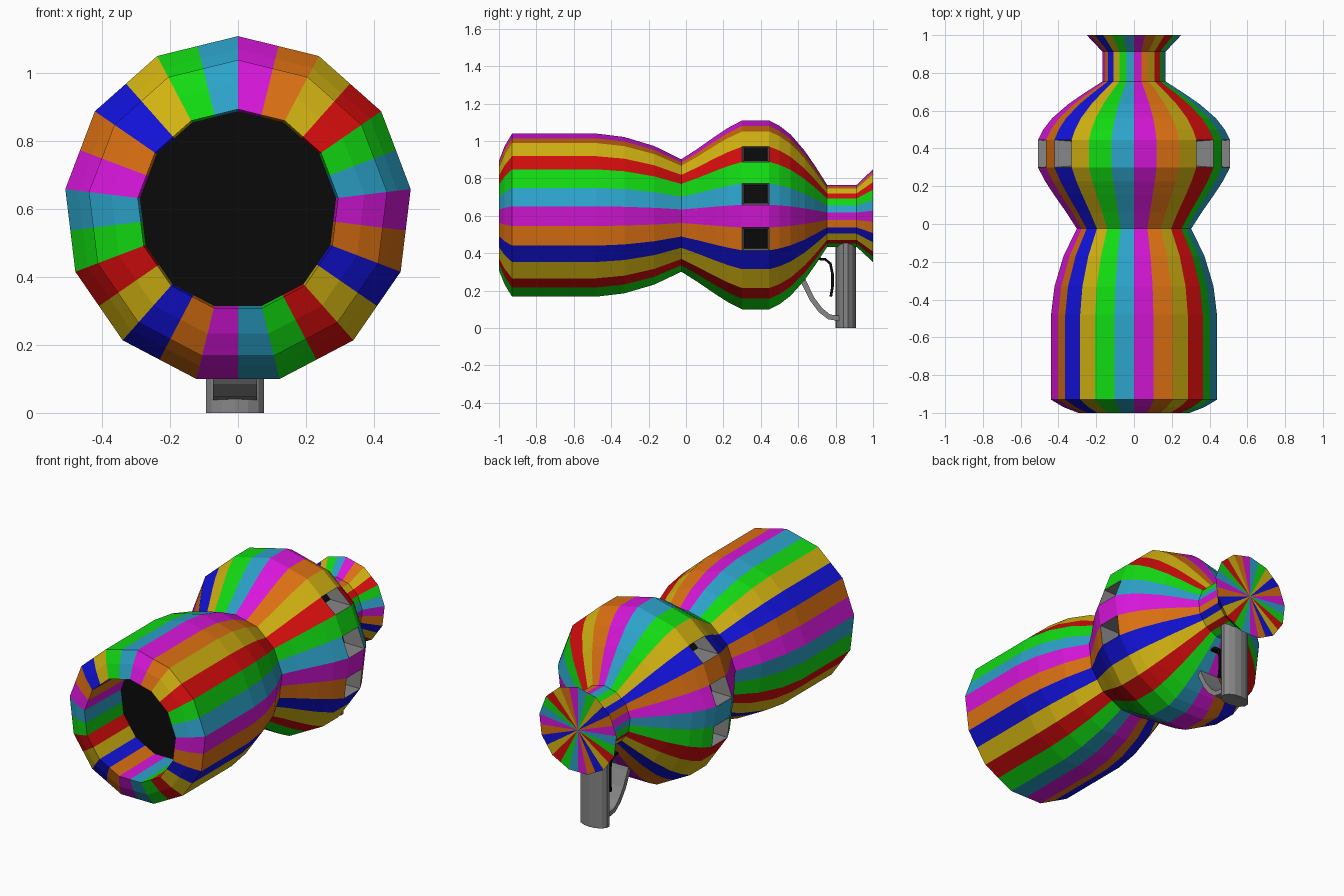
import bpy, bmesh, math
from mathutils import Vector

if "Cube" in bpy.data.objects:
    bpy.data.objects.remove(bpy.data.objects["Cube"])

CZ = 0.5975      # height of the barrel axis
SIDES = 13


def mat(name, rgb):
    m = bpy.data.materials.new(name)
    m.diffuse_color = (*rgb, 1)
    m.use_nodes = True
    m.node_tree.nodes["Principled BSDF"].inputs["Base Color"].default_value = m.diffuse_color
    return m


palette = {
    "M": mat("magenta", (0.68, 0.008, 0.70)),
    "O": mat("orange", (0.70, 0.16, 0.006)),
    "Y": mat("yellow", (0.66, 0.46, 0.006)),
    "R": mat("red", (0.68, 0.004, 0.004)),
    "G": mat("green", (0.006, 0.70, 0.006)),
    "C": mat("sky_blue", (0.025, 0.36, 0.58)),
    "B": mat("blue", (0.006, 0.006, 0.70)),
    "S": mat("grey_metal", (0.24, 0.24, 0.24)),
    "K": mat("black", (0.003, 0.003, 0.003)),
}
KEYS = list(palette)


def finish(bm, name, mats):
    bmesh.ops.recalc_face_normals(bm, faces=bm.faces[:])
    me = bpy.data.meshes.new(name)
    bm.to_mesh(me)
    bm.free()
    for m in mats:
        me.materials.append(m)
    ob = bpy.data.objects.new(name, me)
    bpy.context.collection.objects.link(ob)
    return ob


# Striped body: 13-sided lathe round the y axis, two stripes per side
STRIPES = "MOYRGCMOBYRGCMOBYRGCMOBYGC"
PROFILE = [(-0.67, 0.291), (-1.0, 0.297), (-0.97, 0.375), (-0.93, 0.4425),
           (-0.48, 0.4425), (-0.33, 0.424), (-0.17, 0.376), (-0.025, 0.305),
           (0.06, 0.36), (0.155, 0.427), (0.225, 0.473), (0.30, 0.5125),
           (0.445, 0.5125), (0.50, 0.484), (0.56, 0.437), (0.635, 0.35),
           (0.69, 0.27), (0.755, 0.168), (0.912, 0.168), (1.0, 0.252)]
N = 2 * SIDES


def spoke(i):
    a = 2 * math.pi * (i // 2) / SIDES
    b = 2 * math.pi * ((i + 1) // 2) / SIDES
    return (math.sin(a) + math.sin(b)) / 2, (math.cos(a) + math.cos(b)) / 2


bm = bmesh.new()
rings = [[bm.verts.new((r * spoke(i)[0], y, CZ + r * spoke(i)[1])) for i in range(N)]
         for y, r in PROFILE]
windows = []
for k in range(len(rings) - 1):
    for i in range(N):
        j = (i + 1) % N
        f = bm.faces.new((rings[k][i], rings[k][j], rings[k + 1][j], rings[k + 1][i]))
        f.material_index = KEYS.index(STRIPES[i])
        if PROFILE[k][0] == 0.30 and i in (3, 5, 7, 18, 20, 22):
            windows.append(f)
# Black muzzle floor and striped back end
bm.faces.new(rings[0]).material_index = KEYS.index("K")
hub = bm.verts.new((0, 1.0, CZ))
for i in range(N):
    f = bm.faces.new((rings[-1][i], rings[-1][(i + 1) % N], hub))
    f.material_index = KEYS.index(STRIPES[i])
# Vent windows: pushed in sideways, grey walls, black floor
bmesh.ops.recalc_face_normals(bm, faces=bm.faces[:])
for tip in bmesh.ops.extrude_discrete_faces(bm, faces=windows)["faces"]:
    c = tip.calc_center_median()
    push = Vector((-math.copysign(0.12, c.x), 0, 0))
    for v in tip.verts:
        v.co = c + (v.co - c) * 0.86 + push
    for e in tip.edges:
        for s in e.link_faces:
            s.material_index = KEYS.index("S")
    tip.material_index = KEYS.index("K")
finish(bm, "striped_body", palette.values())

# Handle: oval upright post
bm = bmesh.new()
bmesh.ops.create_cone(bm, cap_ends=True, segments=14, radius1=1, radius2=1, depth=0.46)
for v in bm.verts:
    v.co = (v.co.x * 0.088 - 0.009, v.co.y * 0.055 + 0.855, v.co.z + 0.23)
finish(bm, "handle", [palette["S"]])


def strap(name, path, width, thick, material):
    """Flat band following a (y, z) path."""
    bm = bmesh.new()
    pts = [Vector(p) for p in path]
    secs = []
    for i, p in enumerate(pts):
        t = (pts[min(i + 1, len(pts) - 1)] - pts[max(i - 1, 0)]).normalized()
        n = Vector((-t.y, t.x)) * thick / 2
        secs.append([bm.verts.new((-0.009 + x * width / 2, *(p + s * n)))
                     for x, s in ((-1, -1), (1, -1), (1, 1), (-1, 1))])
    for a, b in zip(secs, secs[1:]):
        for i in range(4):
            j = (i + 1) % 4
            bm.faces.new((a[i], a[j], b[j], b[i]))
    bm.faces.new(secs[0])
    bm.faces.new(secs[-1])
    finish(bm, name, [material])


strap("trigger_guard", [(0.605, 0.31), (0.635, 0.235), (0.675, 0.155), (0.72, 0.095),
                        (0.765, 0.06), (0.83, 0.05)], 0.13, 0.028, palette["S"])
strap("trigger", [(0.69, 0.372), (0.745, 0.367), (0.772, 0.345), (0.783, 0.29),
                  (0.783, 0.22), (0.774, 0.168)], 0.10, 0.014, palette["K"])
